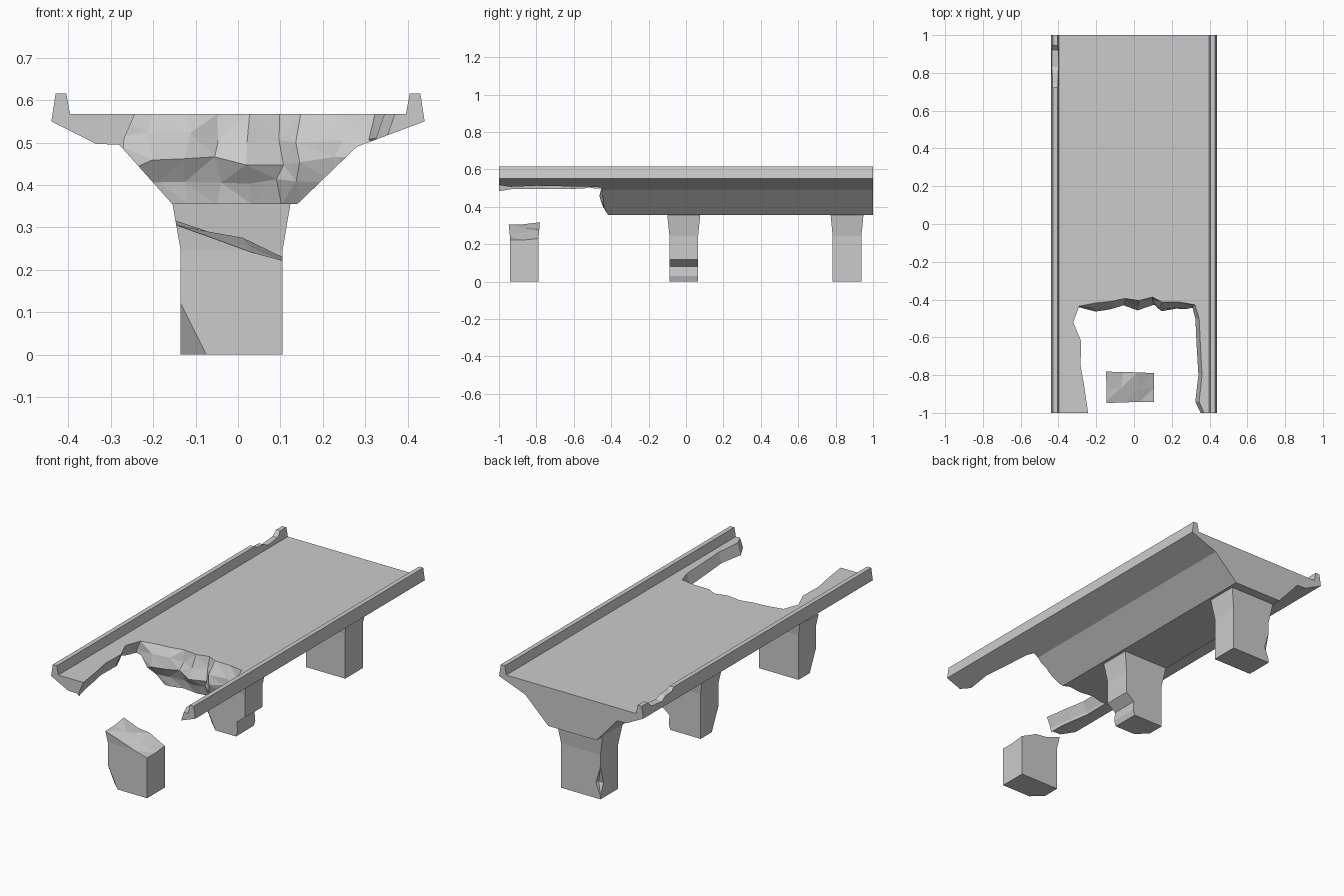
import bpy, bmesh, random
from mathutils import Vector

if "Cube" in bpy.data.objects:
    bpy.data.objects.remove(bpy.data.objects["Cube"])

random.seed(4)


def finish(bm, name):
    bmesh.ops.recalc_face_normals(bm, faces=bm.faces)
    me = bpy.data.meshes.new(name)
    bm.to_mesh(me)
    bm.free()
    ob = bpy.data.objects.new(name, me)
    bpy.context.collection.objects.link(ob)
    return ob


def loft(name, rings, tri=False):
    """Join matching rings of points and cap both ends."""
    bm = bmesh.new()
    vs = [[bm.verts.new(p) for p in r] for r in rings]
    n = len(vs[0])
    for a, b in zip(vs, vs[1:]):
        for i in range(n):
            j = (i + 1) % n
            bm.faces.new((a[i], a[j], b[j], b[i]))
    bm.faces.new(vs[0])
    bm.faces.new(vs[-1])
    if tri:
        bmesh.ops.triangulate(bm, faces=bm.faces)
    return finish(bm, name)


def hull(name, pts):
    bm = bmesh.new()
    for p in pts:
        bm.verts.new(p)
    bmesh.ops.convex_hull(bm, input=bm.verts)
    return finish(bm, name)


def cut(ob, cutter):
    m = ob.modifiers.new(cutter.name, 'BOOLEAN')
    m.operation = 'DIFFERENCE'
    m.solver = 'EXACT'
    m.object = cutter
    cutter.hide_render = True
    cutter.hide_set(True)


# Deck: box-girder section with parapets, swept along y
section = [(-.44, .55), (-.43, .616), (-.405, .616), (-.396, .567),
           (.396, .567), (.405, .616), (.43, .616), (.44, .55),
           (.28, .49), (.14, .355), (-.155, .355), (-.28, .495), (-.335, .497)]
deck = loft("bridge_deck", [[(x, y, z) for x, z in section] for y in (-1, 1)])

# Collapsed bay: jagged hole through the front of the deck
left = [(-.24, -1.1), (-.243, -1), (-.265, -.85), (-.283, -.75),
        (-.28, -.62), (-.322, -.52), (-.29, -.435)]
back = [(-.2, -.415), (-.12, -.408), (-.05, -.392), (.03, -.405), (.1, -.39),
        (.15, -.413), (.24, -.413), (.32, -.428)]
right = [(.345, -.5), (.352, -.65), (.36, -.8), (.345, -.94), (.37, -1), (.37, -1.1)]
levels = [(.30, -.03, .0), (.355, -.03, -.005), (.405, -.03, -.022), (.455, -.03, -.04),
          (.51, -.025, -.025), (.567, 0, 0), (.72, 0, 0)]
rings = []
for k, (z, dx, dy) in enumerate(levels):
    inner = 2 <= k <= 4
    ring = []
    for x, y in left:
        ring.append((x + dx, y, z))
    for x, y in back:
        j = .014 if inner else .003
        ring.append((x + random.uniform(-j, j), y + dy + random.uniform(-j, j),
                     z + (random.uniform(-j, j) if inner else 0)))
    for x, y in right:
        ring.append((x + dx * .8, y, z))
    rings.append(ring)
cut(deck, loft("collapse_cutter", rings, True))

# Chipped stretch of the left parapet
chip = [(.69, .64), (.74, .603), (.80, .598), (.83, .582), (.92, .59), (.97, .64)]
cut(deck, loft("parapet_cutter", [[(-.47, y, z - .006) for y, z in chip],
                                  [(-.38, y, z + .004) for y, z in chip]], True))


# Piers: straight shaft flaring to the deck
def pier(name, y):
    def ring(x0, x1, d, z):
        return [(x0, y - d, z), (x1, y - d, z), (x1, y + d, z), (x0, y + d, z)]
    return loft(name, [ring(-.135, .105, .077, 0), ring(-.135, .105, .077, .245),
                       ring(-.155, .124, .088, .358)])


def foot_chip(ob, y):
    """Break off the front-left bottom corner."""
    a, b, c = (Vector(p) for p in ((-.135, y - .077, .12), (-.075, y - .077, 0),
                                   (-.135, y - .02, 0)))
    out = Vector((-.08, -.08, -.02))
    # stretch the cutting triangle past the faces of the pier
    m = (a + b + c) / 3
    tri = [m + (p - m) * 1.0 for p in (a, b, c)]
    cut(ob, hull(ob.name + "_foot_cutter", tri + [p + out for p in tri]))


front_pier = pier("front_pier", -.865)
middle_pier = pier("middle_pier", -.012)
back_pier = pier("back_pier", .861)
foot_chip(front_pier, -.865)
foot_chip(middle_pier, -.012)

# Slanting broken top of the front pier
near = [(-.3, .36), (-.147, .306), (-.06, .275), (.03, .242), (.105, .222), (.3, .18)]
far = [(-.3, .34), (-.147, .316), (-.06, .283), (.01, .276), (.105, .23), (.3, .18)]
mid = [(-.3, .35), (-.14, .305), (-.07, .29), (.02, .26), (.105, .222), (.3, .18)]
top = [(.3, .5), (-.3, .5)]
cut(front_pier, loft("break_cutter", [[(x, y, z) for x, z in line + top] for y, line in
                                      ((-1, near), (-.94, near), (-.87, mid),
                                       (-.79, far), (-.7, far))], True))

# Notch eaten out of the right foot of the middle pier
notch = [(.2, .19), (.106, .12), (.055, .08), (.06, .03), (.04, -.03), (.2, -.03)]
cut(middle_pier, loft("notch_cutter", [[(x, y, z) for x, z in notch] for y in (-.15, .12)]))

# Gouge on the rear left edge of the back pier
cut(back_pier, hull("gouge_cutter", [(-.137, .94, .19), (-.112, .92, .09), (-.137, .94, .01),
                                     (-.1, .97, .08), (-.17, .9, .07), (-.17, .97, .1)]))
